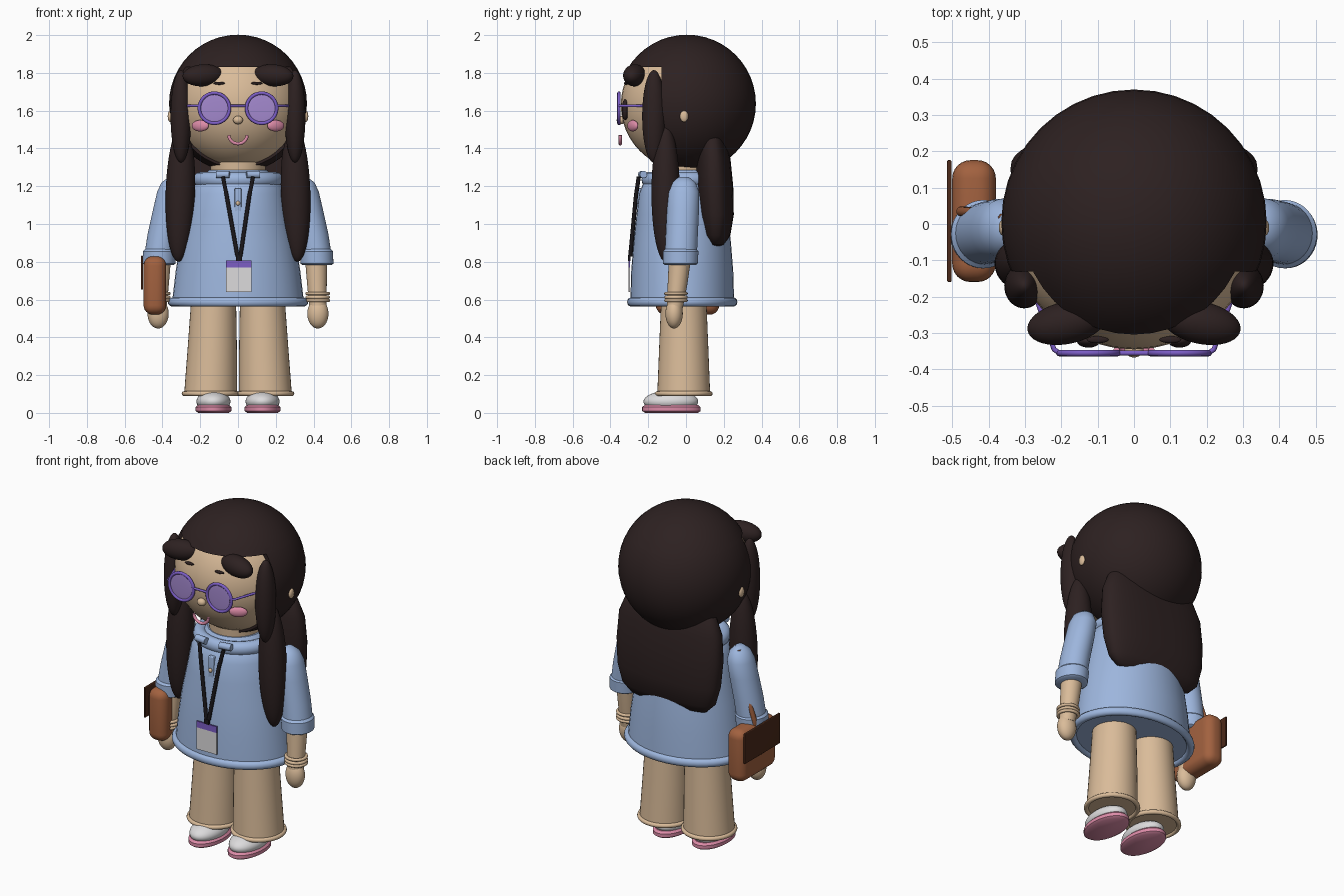
import bpy, bmesh, math
from mathutils import Vector, Matrix

cube = bpy.data.objects.get("Cube")
if cube:
    bpy.data.objects.remove(cube, do_unlink=True)


def material(name, rgb):
    m = bpy.data.materials.new(name)
    m.use_nodes = True
    m.diffuse_color = (*rgb, 1)
    m.node_tree.nodes["Principled BSDF"].inputs["Base Color"].default_value = (*rgb, 1)
    return m


HAIR = material("dark hair", (.026, .015, .015))
SKIN = material("warm tan", (.70, .50, .32))
BLUE = material("soft blue", (.34, .47, .73))
PINK = material("rose pink", (.72, .26, .39))
PURPLE = material("frame purple", (.20, .11, .56))
LENS = material("lens lilac", (.37, .25, .62))
WHITE = material("off white", (.72, .71, .72))
BROWN = material("leather brown", (.36, .12, .05))
DARK = material("dark leather", (.07, .022, .01))
BLACK = material("cord black", (.01, .008, .01))


def finish(bm, name, mat):
    bmesh.ops.recalc_face_normals(bm, faces=bm.faces)
    me = bpy.data.meshes.new(name)
    bm.to_mesh(me)
    bm.free()
    me.materials.append(mat)
    ob = bpy.data.objects.new(name, me)
    bpy.context.collection.objects.link(ob)
    bpy.ops.object.select_all(action='DESELECT')
    bpy.context.view_layer.objects.active = ob
    ob.select_set(True)
    bpy.ops.object.shade_smooth_by_angle(angle=math.radians(40))
    return ob


def ball(name, mat, loc, half, rot=(0, 0, 0), cuts=()):
    """Ellipsoid; each cut is (point, normal) and drops the side the normal points to."""
    bm = bmesh.new()
    bmesh.ops.create_uvsphere(bm, u_segments=40, v_segments=24, radius=1)
    bmesh.ops.transform(bm, matrix=Matrix.Diagonal((*half, 1)), verts=bm.verts)
    bmesh.ops.translate(bm, vec=loc, verts=bm.verts)
    for co, no in cuts:
        bmesh.ops.bisect_plane(bm, geom=bm.verts[:] + bm.edges[:] + bm.faces[:],
                               plane_co=co, plane_no=no, clear_outer=True)
        bmesh.ops.holes_fill(bm, edges=[e for e in bm.edges if e.is_boundary])
    for axis, a in zip("XYZ", rot):
        bmesh.ops.rotate(bm, cent=loc, matrix=Matrix.Rotation(a, 3, axis), verts=bm.verts)
    return finish(bm, name, mat)


def loft(name, mat, rings, n=40, power=1.0):
    """Stack of oval rings: (z, half_x, half_y, centre_x, centre_y)."""
    bm = bmesh.new()

    def p(v):
        return math.copysign(abs(v) ** power, v)
    rows = []
    for z, hx, hy, cx, cy in rings:
        angs = [2 * math.pi * i / n for i in range(n)]
        rows.append([bm.verts.new((cx + hx * p(math.cos(a)), cy + hy * p(math.sin(a)), z))
                     for a in angs])
    for a, b in zip(rows, rows[1:]):
        for i in range(n):
            bm.faces.new((a[i], a[(i + 1) % n], b[(i + 1) % n], b[i]))
    bm.faces.new(rows[0])
    bm.faces.new(rows[-1])
    return finish(bm, name, mat)


def ring(name, mat, loc, half, tube, rot=(0, 0, 0)):
    bpy.ops.mesh.primitive_torus_add(major_segments=48, minor_segments=12, location=loc,
                                     rotation=rot, major_radius=half[0], minor_radius=tube)
    ob = bpy.context.object
    ob.name = name
    ob.scale = (1, half[1] / half[0], 1)
    ob.data.materials.append(mat)
    bpy.ops.object.shade_smooth()
    return ob


def cord(name, mat, pts, radius):
    """Round tube along a path."""
    cu = bpy.data.curves.new(name, 'CURVE')
    cu.dimensions = '3D'
    cu.bevel_depth = radius
    cu.bevel_resolution = 3
    cu.use_fill_caps = True
    sp = cu.splines.new('POLY')
    sp.points.add(len(pts) - 1)
    for q, co in zip(sp.points, pts):
        q.co = (*co, 1)
    cu.materials.append(mat)
    ob = bpy.data.objects.new(name, cu)
    bpy.context.collection.objects.link(ob)
    return ob


def box(name, mat, loc, size, bevel=0):
    bm = bmesh.new()
    bmesh.ops.create_cube(bm, size=1)
    bmesh.ops.transform(bm, matrix=Matrix.Diagonal((*size, 1)), verts=bm.verts)
    bmesh.ops.translate(bm, vec=loc, verts=bm.verts)
    if bevel:
        bmesh.ops.bevel(bm, geom=bm.edges[:], offset=bevel, segments=6, profile=.5, affect='EDGES')
    return finish(bm, name, mat)


# Head and neck
HEAD = (0, 0, 1.63)
ball("head", SKIN, HEAD, (.345, .345, .345))
loft("neck", SKIN, [(1.2, .14, .14, 0, -.02), (1.37, .15, .15, 0, -.02)])
ball("nose", SKIN, (0, -.345, 1.55), (.026, .022, .022))
arc = [math.pi * (1 + i / 14) for i in range(15)]
cord("mouth", PINK, [(.048 * math.cos(a), -.348, 1.47 + .045 * math.sin(a)) for a in arc], .009)

# Hair: crown over the forehead, shell behind the face, long fall at the back
CAP = (0, .005, 1.637)
ball("hair_crown", HAIR, CAP, (.365,) * 3, cuts=[((0, 0, 1.83), (0, 0, -1))])
ball("hair_shell", HAIR, CAP, (.365,) * 3, cuts=[((0, -.13, 0), (0, -1, 0))])
loft("hair_fall", HAIR, [(.875, .17, .02, 0, .16), (.89, .25, .045, 0, .16), (.94, .30, .075, 0, .16),
                         (1.05, .33, .095, 0, .158), (1.2, .34, .1, 0, .15), (1.35, .33, .09, 0, .145),
                         (1.45, .29, .07, 0, .14), (1.51, .22, .035, 0, .14)], power=.8)

# Blouse with hem, collar, placket and button
loft("blouse", BLUE, [(.58, .35, .275, 0, -.02), (.75, .33, .27, 0, -.02), (.9, .305, .258, 0, -.02),
                      (1.05, .272, .242, 0, -.02), (1.16, .25, .228, 0, -.02), (1.22, .225, .205, 0, -.02),
                      (1.26, .17, .16, 0, -.02)])
ring("hem", BLUE, (0, -.02, .587), (.348, .273), .024)
ring("collar", BLUE, (0, -.02, 1.235), (.2, .18), .04)
loft("collar_stand", BLUE, [(1.23, .2, .19, 0, -.02), (1.285, .155, .15, 0, -.02)])
box("placket", BLUE, (0, -.247, 1.125), (.035, .024, .13), .005)
ball("button", SKIN, (0, -.262, 1.11), (.012, .008, .012))

# Lanyard badge
box("badge", WHITE, (.005, -.3, .705), (.135, .009, .13))
box("badge_header", PURPLE, (.005, -.3, .788), (.135, .009, .038))
box("badge_clip", BLACK, (.005, -.3, .82), (.03, .012, .03))

# Glasses bridge
cord("glasses_bridge", PURPLE, [(-.046, -.355, 1.625), (.046, -.355, 1.625)], .007)

for s, side in ((1, "left"), (-1, "right")):
    # Face details
    ball(side + "_eye", HAIR, (s * .125, -.322, 1.605), (.032, .018, .055))
    ball(side + "_cheek", PINK, (s * .2, -.282, 1.52), (.05, .018, .03), (0, 0, s * .5))
    ball(side + "_eyebrow", HAIR, (s * .1, -.318, 1.745), (.03, .01, .008))
    ball(side + "_ear", SKIN, (s * .36, -.01, 1.57), (.012, .022, .03))
    # Glasses
    c = (s * .125, -.355, 1.613)
    ring(side + "_frame", PURPLE, c, (.08, .08), .009, (math.pi / 2, 0, 0))
    ball(side + "_lens", LENS, c, (.078, .004, .078))
    cord(side + "_temple", PURPLE, [(s * .205, -.355, 1.625), (s * .22, -.345, 1.625),
                                    (s * .27, -.2, 1.625)], .007)
    # Hair locks
    ball(side + "_bang", HAIR, (s * .185, -.272, 1.787), (.11, .058, .058), (0, s * .06, -s * .2))
    ball(side + "_temple_lock", HAIR, (s * .302, -.17, 1.57), (.055, .062, .245))
    ball(side + "_front_lock", HAIR, (s * .305, -.108, 1.165), (.078, .075, .365), (0, -s * .03, 0))
    # Collar tips and lanyard cord
    cord(side + "_collar_tip", BLUE, [(s * .045, -.235, 1.262), (s * .115, -.225, 1.262)], .02)
    cord(side + "_lanyard", BLACK, [(s * .08, -.25, 1.25), (s * .06, -.265, 1.15),
                                    (.005 + s * .008, -.295, .83)], .011)
    # Arms
    loft(side + "_sleeve", BLUE, [(.82, .08, .085, s * .418, -.028), (.95, .08, .085, s * .398, -.022),
                                  (1.08, .077, .085, s * .372, -.016), (1.17, .073, .083, s * .355, -.013),
                                  (1.22, .055, .062, s * .35, -.012), (1.25, .02, .025, s * .345, -.012)])
    loft(side + "_cuff", BLUE, [(.782, .075, .08, s * .418, -.03), (.79, .087, .092, s * .418, -.03),
                                (.855, .089, .094, s * .414, -.028), (.87, .076, .08, s * .412, -.028)])
    loft(side + "_forearm", SKIN, [(.55, .045, .042, s * .423, -.06), (.68, .052, .052, s * .418, -.045),
                                   (.84, .06, .06, s * .413, -.03)])
    ball(side + "_hand", SKIN, (s * .423, -.063, .525), (.056, .046, .078))
    for z in (.595, .612, .632):
        ring(side + "_bangle", SKIN, (s * .422, -.053, z), (.056, .054), .009)
    # Legs and shoes
    loft(side + "_trouser_leg", SKIN, [(.1, .14, .14, s * .145, -.012), (.35, .13, .13, s * .136, -.012),
                                       (.64, .117, .118, s * .128, -.012)])
    ring(side + "_trouser_cuff", SKIN, (s * .145, -.012, .102), (.14, .14), .013)
    ball(side + "_shoe", WHITE, (s * .13, -.08, .06), (.09, .145, .058))
    loft(side + "_sole", PINK, [(0, .08, .14, s * .13, -.077), (.01, .095, .155, s * .13, -.077),
                                (.03, .095, .155, s * .13, -.077), (.042, .083, .142, s * .13, -.077)])

# Handbag on the right arm
box("bag", BROWN, (-.44, .008, .675), (.12, .335, .31), .05)
box("bag_flap", DARK, (-.508, .008, .742), (.012, .335, .18), .004)
cord("bag_strap", BROWN, [(-.47, .02, .8), (-.475, .035, .86), (-.42, .03, 1.0), (-.36, .015, 1.235)], .014)
